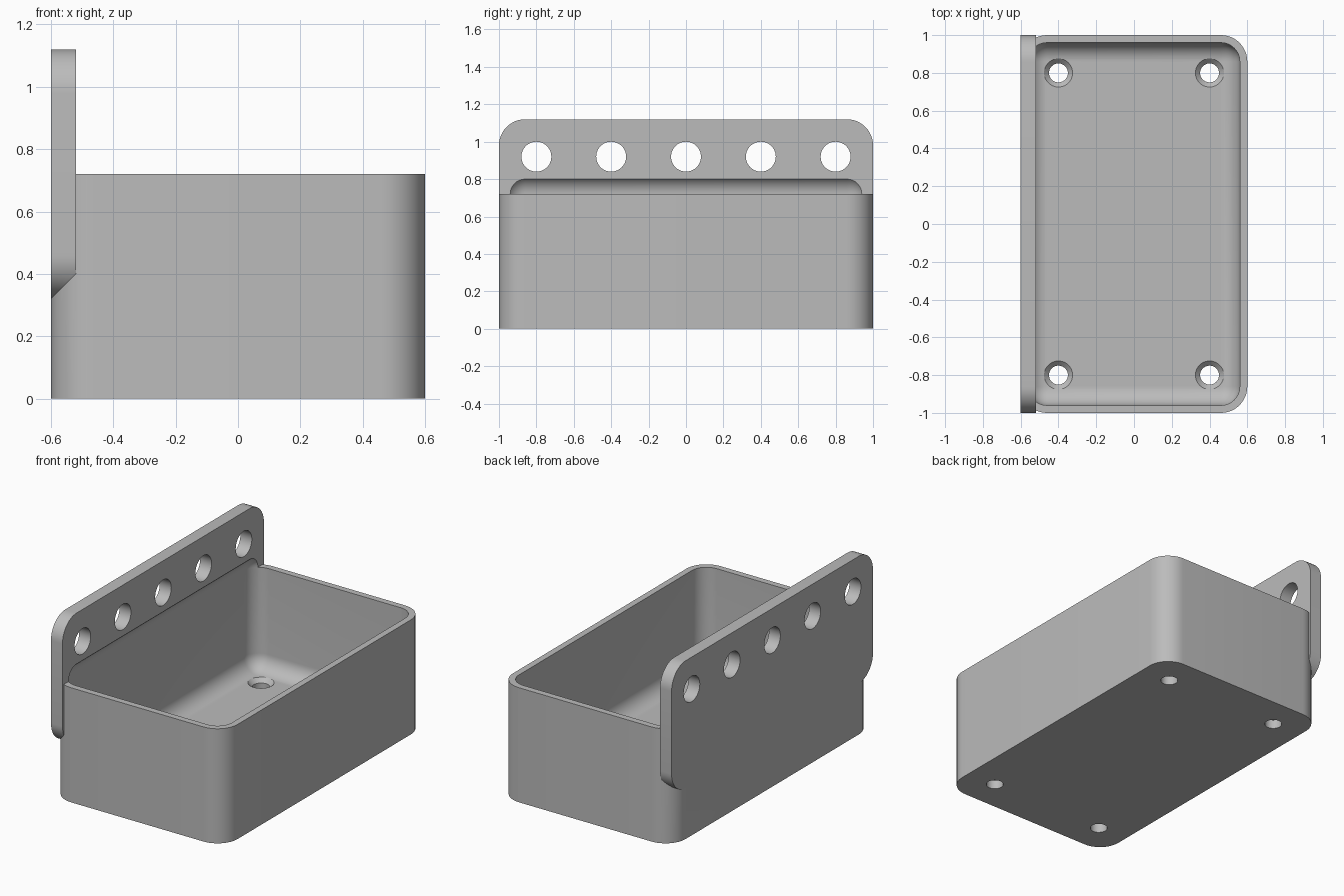
import bpy, bmesh, math
from mathutils import Matrix, Vector

cube = bpy.data.objects.get("Cube")
if cube:
    bpy.data.objects.remove(cube, do_unlink=True)

grey = bpy.data.materials.new("plain grey")
grey.use_nodes = True
tone = (0.5, 0.5, 0.5, 1)
grey.diffuse_color = tone
grey.node_tree.nodes["Principled BSDF"].inputs["Base Color"].default_value = tone


def finish(bm, name):
    bmesh.ops.recalc_face_normals(bm, faces=bm.faces)
    mesh = bpy.data.meshes.new(name)
    bm.to_mesh(mesh)
    bm.free()
    mesh.materials.append(grey)
    obj = bpy.data.objects.new(name, mesh)
    bpy.context.collection.objects.link(obj)
    return obj


def rounded_block(name, low, high, radius, pick, segments=12):
    """Box between two corners; edges whose direction passes pick are rounded."""
    low, high = Vector(low), Vector(high)
    bm = bmesh.new()
    bmesh.ops.create_cube(bm, size=1, matrix=Matrix.Translation((low + high) / 2)
                          @ Matrix.Diagonal((*(high - low), 1)))
    edges = [e for e in bm.edges if pick((e.verts[0].co - e.verts[1].co).normalized())]
    bmesh.ops.bevel(bm, geom=edges, offset=radius, segments=segments,
                    profile=0.5, affect='EDGES')
    return finish(bm, name)


def drill(name, centre, r1, r2, depth, turn=Matrix()):
    """Cylinder or cone cutter, r1 at its low end."""
    bm = bmesh.new()
    bmesh.ops.create_cone(bm, cap_ends=True, segments=48, radius1=r1, radius2=r2,
                          depth=depth, matrix=Matrix.Translation(centre) @ turn)
    return finish(bm, name)


def combine(target, other, operation):
    mod = target.modifiers.new(other.name, 'BOOLEAN')
    mod.operation = operation
    mod.solver = 'EXACT'
    mod.object = other
    bpy.context.view_layer.objects.active = target
    bpy.ops.object.modifier_apply(modifier=mod.name)
    bpy.data.objects.remove(other, do_unlink=True)


FLOOR, RIM = 0.08, 0.72

# Outer tub and the mounting plate fused to its left-hand side
tub = rounded_block("hanging_tray", (-0.6, -1, 0), (0.6, 1, RIM), 0.14,
                    lambda d: abs(d.z) > 0.9)
plate = rounded_block("mounting_plate", (-0.6, -1, 0.32), (-0.52, 1, 1.12), 0.14,
                      lambda d: abs(d.x) > 0.9)
combine(tub, plate, 'UNION')

# Cavity with fully rounded edges, also scooping into the plate above the rim
cavity = rounded_block("cavity", (-0.56, -0.96, FLOOR), (0.56, 0.96, RIM + 0.1),
                       0.1, lambda d: True)
combine(tub, cavity, 'DIFFERENCE')

# Row of hanging holes through the plate
sideways = Matrix.Rotation(math.pi / 2, 4, 'Y')
for i in range(5):
    combine(tub, drill("hanging_hole", (-0.56, -0.8 + 0.4 * i, 0.92),
                       0.08, 0.08, 0.2, sideways), 'DIFFERENCE')

# Countersunk screw holes in the floor
for x in (-0.4, 0.4):
    for y in (-0.8, 0.8):
        combine(tub, drill("screw_hole", (x, y, 0.04), 0.05, 0.05, 0.2), 'DIFFERENCE')
        combine(tub, drill("countersink", (x, y, FLOOR - 0.01), 0.04, 0.09, 0.05),
                'DIFFERENCE')

# Smooth rounded surfaces, crisp edges
bpy.ops.object.select_all(action='DESELECT')
tub.select_set(True)
bpy.context.view_layer.objects.active = tub
bpy.ops.object.shade_smooth_by_angle(angle=math.radians(30))
